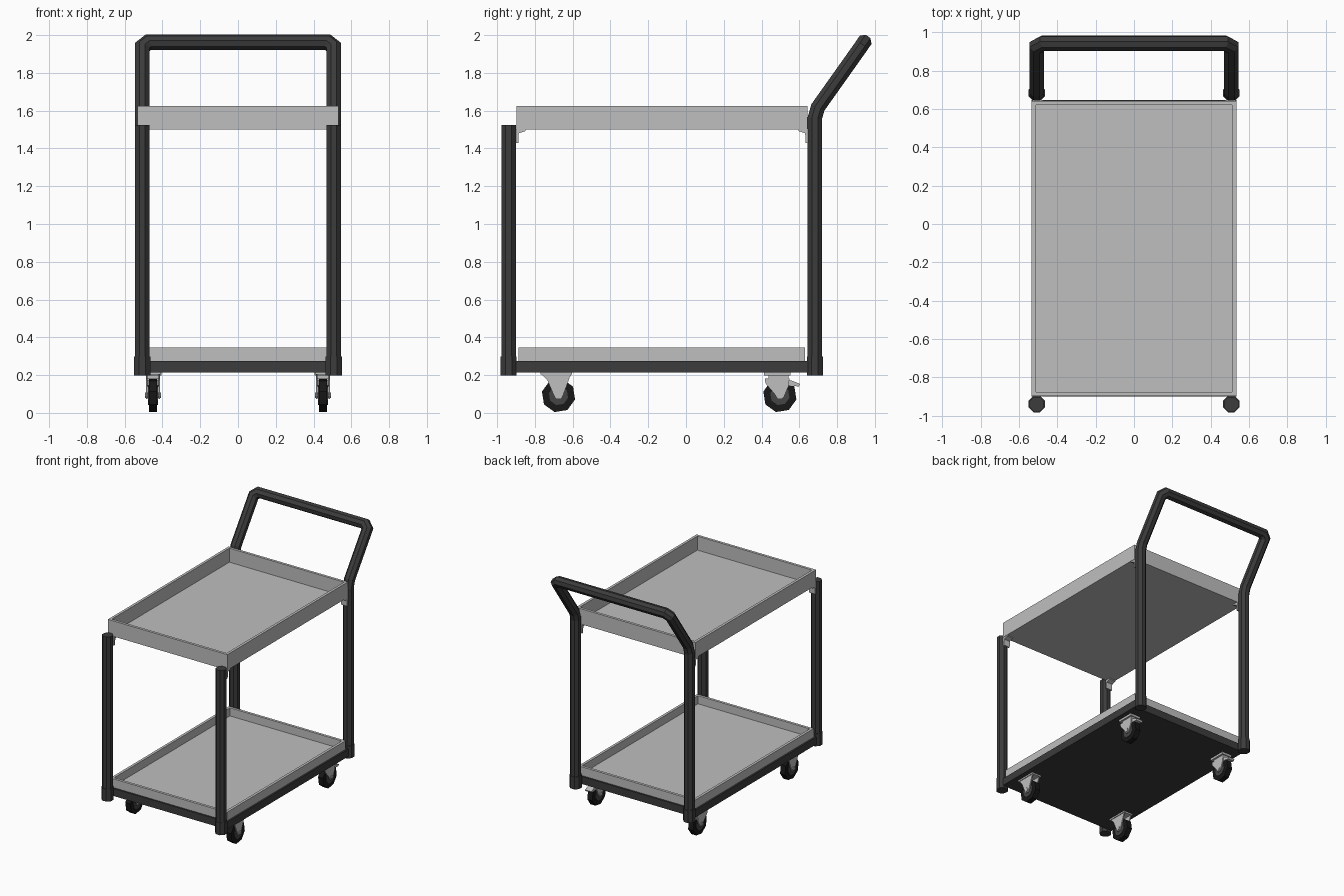
import bpy, bmesh, math
from mathutils import Vector

if "Cube" in bpy.data.objects:
    bpy.data.objects.remove(bpy.data.objects["Cube"])


def material(name, r, g, b):
    m = bpy.data.materials.new(name)
    m.diffuse_color = (r, g, b, 1)
    m.use_nodes = True
    m.node_tree.nodes["Principled BSDF"].inputs["Base Color"].default_value = m.diffuse_color
    return m


DARK = material("dark_frame", 0.045, 0.045, 0.045)
GREY = material("light_grey_metal", 0.52, 0.52, 0.52)
RUBBER = material("black_rubber", 0.009, 0.009, 0.009)
HUB = material("hub_grey", 0.06, 0.06, 0.06)


def finish(bm, name, mat, mirror=False):
    bmesh.ops.recalc_face_normals(bm, faces=bm.faces)
    me = bpy.data.meshes.new(name)
    bm.to_mesh(me)
    bm.free()
    me.materials.append(mat)
    ob = bpy.data.objects.new(name, me)
    bpy.context.collection.objects.link(ob)
    if mirror:
        ob.modifiers.new("mirror", 'MIRROR').use_mirror_merge = False
    return ob


def prism(name, yz, x0, x1, mat, mirror=True):
    """Side profile extruded along x."""
    bm = bmesh.new()
    a = [bm.verts.new((x0, y, z)) for y, z in yz]
    b = [bm.verts.new((x1, y, z)) for y, z in yz]
    bm.faces.new(a)
    bm.faces.new(b)
    n = len(yz)
    for i in range(n):
        j = (i + 1) % n
        bm.faces.new((a[i], a[j], b[j], b[i]))
    return finish(bm, name, mat, mirror)


def box(name, x0, x1, y0, y1, z0, z1, mat, mirror=True):
    return prism(name, [(y0, z0), (y1, z0), (y1, z1), (y0, z1)], x0, x1, mat, mirror)


def disc(name, x0, x1, y, z, r, n, mat):
    pts = [(y + r * math.sin(math.tau * (i + 0.3) / n),
            z + r * math.cos(math.tau * (i + 0.3) / n)) for i in range(n)]
    return prism(name, pts, x0, x1, mat)


def tube(name, path, r, mat, mirror=False, sides=8):
    """Mitred sweep of a polygon; the path starts straight up."""
    path = [Vector(p) for p in path]
    bm = bmesh.new()
    ring = [path[0] + Vector((r * math.cos(math.tau * (i + .5) / sides),
                              r * math.sin(math.tau * (i + .5) / sides), 0))
            for i in range(sides)]
    rings = [[bm.verts.new(p) for p in ring]]
    for k in range(1, len(path)):
        d = (path[k] - path[k - 1]).normalized()
        nxt = (path[k + 1] - path[k]).normalized() if k + 1 < len(path) else d
        n = (d + nxt).normalized()
        ring = [p + d * ((path[k] - p).dot(n) / d.dot(n)) for p in ring]
        rings.append([bm.verts.new(p) for p in ring])
    for a, b in zip(rings, rings[1:]):
        for i in range(sides):
            j = (i + 1) % sides
            bm.faces.new((a[i], a[j], b[j], b[i]))
    bm.faces.new(rings[0])
    bm.faces.new(rings[-1])
    return finish(bm, name, mat, mirror)


def tray(name, hx, y0, y1, z0, z1, floor, wall):
    """Open tray: box whose top is inset and pushed down."""
    bm = bmesh.new()
    bmesh.ops.create_cube(bm, size=1)
    for v in bm.verts:
        v.co = (v.co.x * 2 * hx, (y0 + y1) / 2 + v.co.y * (y1 - y0),
                z1 if v.co.z > 0 else z0)
    top = max(bm.faces, key=lambda f: f.calc_center_median().z)
    bmesh.ops.inset_region(bm, faces=[top], thickness=wall)
    top = bmesh.ops.extrude_discrete_faces(bm, faces=[top])["faces"][0]
    for v in top.verts:
        v.co.z = floor
    return finish(bm, name, GREY)


# Trays and lower deck
tray("top_tray", 0.533, -0.897, 0.642, 1.50, 1.625, 1.512, 0.03)
tray("bottom_tray", 0.52, -0.886, 0.63, 0.27, 0.345, 0.28, 0.03)
box("lower_deck_frame", -0.533, 0.533, -0.9, 0.645, 0.215, 0.275, DARK, False)

# Front posts, and back posts running into the push handle
PX, FY, BY = 0.507, -0.939, 0.682
tube("front_post", [(PX, FY, 0.2), (PX, FY, 1.523)], 0.041, DARK, True)
half = [(PX, BY, 0.2), (PX, BY, 1.56), (PX, 0.698, 1.617),
        (PX, 0.925, 1.937), (0.475, 0.942, 1.962)]
tube("back_posts_and_handle", half + [(-x, y, z) for x, y, z in reversed(half)],
     0.041, DARK)

# Socket sleeves at the feet of the posts
for label, y in (("front", FY), ("back", BY)):
    tube(label + "_post_sleeve", [(PX, y, 0.198), (PX, y, 0.298)], 0.046, DARK, True)

# Small brackets between posts and top tray
for label, y, s in (("front", -0.9, 1), ("back", 0.645, -1)):
    prism(label + "_tray_bracket",
          [(y, 1.43), (y + s * .012, 1.43), (y + s * .014, 1.48),
           (y + s * .05, 1.492), (y + s * .05, 1.502), (y, 1.502)],
          0.475, 0.53, GREY)

# Wheels
CX = 0.45
for label, y in (("front", -0.675), ("back", 0.497)):
    disc(label + "_wheel", CX - 0.022, CX + 0.022, y, 0.092, 0.09, 8, RUBBER)
    disc(label + "_wheel_hub", CX - 0.026, CX + 0.026, y, 0.092, 0.052, 8, HUB)
    disc(label + "_axle", CX - 0.042, CX + 0.042, y, 0.094, 0.016, 6, GREY)

# Fixed front forks
y = -0.675
box("front_caster_plate", CX - .042, CX + .042, y - .095, y + .072, 0.203, 0.217, GREY)
for s in (-1, 1):
    prism("front_fork_side",
          [(y - .095, .21), (y + .072, .21), (y + .06, .19), (y + .027, .1),
           (y + .015, .073), (y - .015, .073), (y - .03, .105), (y - .06, .175)],
          CX + s * .028, CX + s * .036, GREY)

# Swivel back forks with brake pedals
y = 0.497
box("back_caster_plate", CX - .045, CX + .045, y - .085, y + .055, 0.198, 0.217, GREY)
box("back_swivel", CX - .03, CX + .03, y - .06, y + .045, 0.18, 0.2, GREY)
box("back_fork_top", CX - .036, CX + .036, y - .08, y + .05, 0.172, 0.182, GREY)
for s in (-1, 1):
    prism("back_fork_side",
          [(y - .08, .18), (y + .05, .18), (y + .045, .14), (y + .022, .085),
           (y + .01, .073), (y - .012, .073), (y - .028, .1), (y - .075, .155)],
          CX + s * .028, CX + s * .036, GREY)
prism("brake_pedal",
      [(y + .02, .178), (y + .06, .172), (y + .108, .153), (y + .1, .14),
       (y + .04, .145)], CX - .028, CX + .028, GREY)
